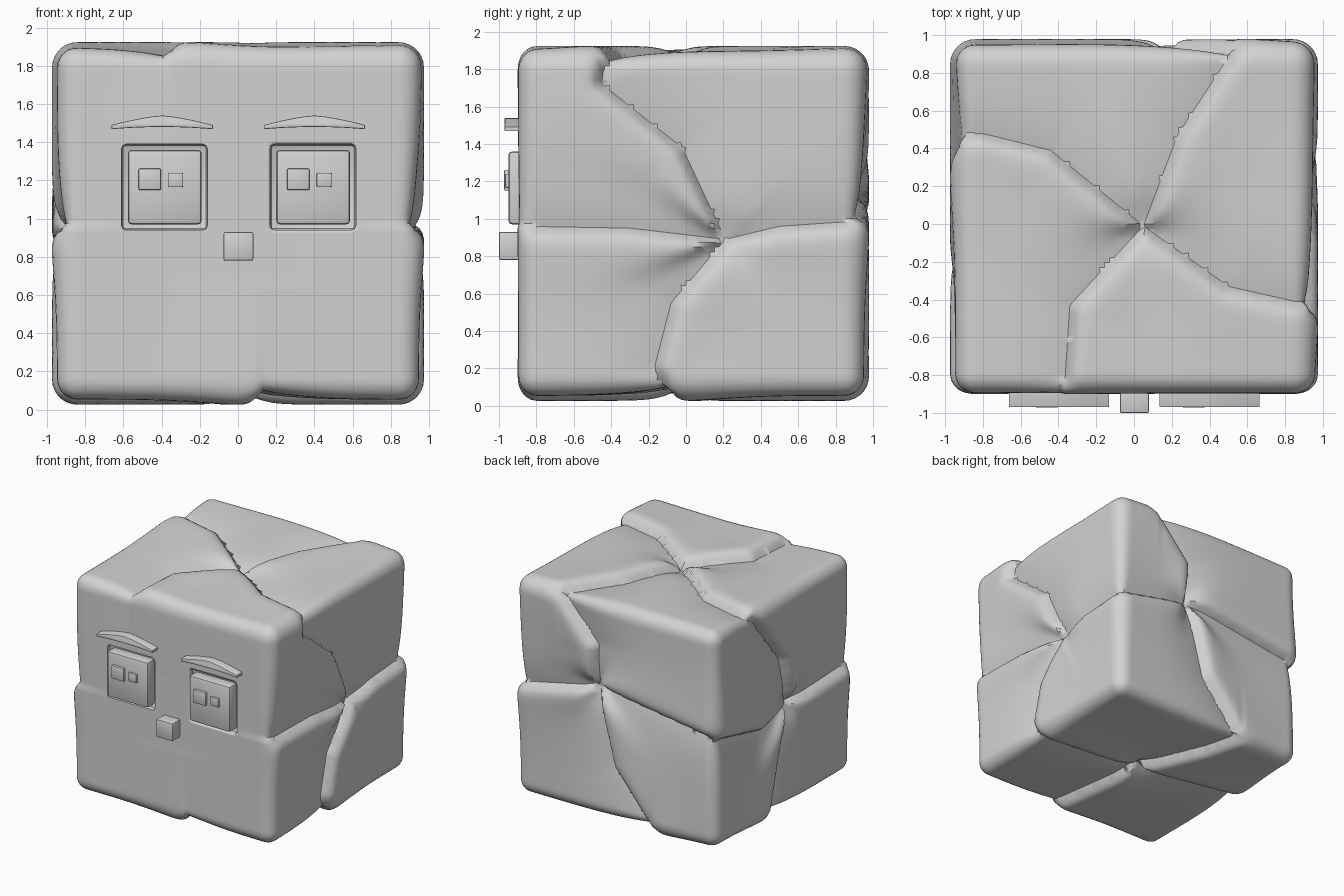
import bpy, bmesh, math
from mathutils import Vector

if "Cube" in bpy.data.objects:
    bpy.data.objects.remove(bpy.data.objects["Cube"])

stone = bpy.data.materials.new("stone grey")
stone.diffuse_color = (0.65, 0.65, 0.65, 1)
stone.use_nodes = True
stone.node_tree.nodes["Principled BSDF"].inputs["Base Color"].default_value = stone.diffuse_color

LO, HI = Vector((-0.94, -0.895, 0.06)), Vector((0.94, 0.945, 1.89))
R = 0.1  # edge rounding
CUTS = 71
SNAP = 0.6 * 1.86 / (CUTS + 1)

SIDES = {"right": (0, 1), "left": (0, -1), "back": (1, 1),
         "front": (1, -1), "top": (2, 1), "bottom": (2, -1)}

# One crack crosses each edge of the block: position along the edge,
# and the direction along the edge of the piece that stands proud
CROSSINGS = {
    "top left": (0.47, -1), "top front": (-0.37, 1), "top back": (0.54, 1),
    "top right": (-0.43, -1), "right front": (0.96, -1), "right back": (0.99, -1),
    "left front": (0.96, -1), "left back": (0.98, 1), "bottom right": (-0.1, 1),
    "bottom back": (-0.34, -1), "bottom left": (0.2, 1), "bottom front": (0.13, -1)}

# On each side the four cracks meet at a centre
CENTRES = {"top": (0.05, -0.01), "right": (0.21, 0.89), "back": (0.2, 1.15),
           "left": (-0.08, 0.93), "bottom": (0, 0)}

# Bends of the cracks between centre and edge; the others run straight
BENDS = {
    "top": {"left": [(-0.44, 0.39), (-0.8, 0.48)], "front": [(-0.34, -0.43)],
            "back": [(0.23, 0.47)], "right": [(0.5, -0.33)]},
    "right": {"top": [(-0.02, 1.38), (-0.45, 1.72)], "front": [(-0.3, 0.95)],
              "bottom": [(-0.08, 0.55), (-0.17, 0.2)], "back": [(0.5, 0.96)]},
    "back": {"top": [(0.19, 1.5)], "bottom": [(0.03, 0.51)]},
    "left": {"top": [(0.04, 1.35)], "back": [(0.31, 0.83)],
             "bottom": [(0.06, 0.59)]},
    "bottom": {"back": [(-0.25, 0.6)]}}


def limit(side):
    axis, sign = SIDES[side]
    return (HI if sign > 0 else LO)[axis]


def on_side(side, uv):
    """2D point on a side of the block -> 3D."""
    co = list(uv)
    co.insert(SIDES[side][0], limit(side))
    return Vector(co)


cracks = []
for key, (pos, proud) in CROSSINGS.items():
    a, b = key.split()
    free = 3 - SIDES[a][0] - SIDES[b][0]
    end, lip = Vector(), Vector()
    end[SIDES[a][0]], end[SIDES[b][0]], end[free] = limit(a), limit(b), pos
    lip[free] = proud
    for here, other in ((a, b), (b, a)):
        if here not in CENTRES:
            continue
        n = Vector()
        n[SIDES[here][0]] = SIDES[here][1]
        p = [on_side(here, CENTRES[here])]
        p += [on_side(here, q) for q in BENDS[here].get(other, [])] + [end]
        hand = math.copysign(1, (p[-1] - p[0]).cross(lip).dot(n))
        cracks.append((n, hand, p[0], [(s, t - s, (t - s).length_squared)
                                       for s, t in zip(p, p[1:])]))
centres = [on_side(s, c) for s, c in CENTRES.items()]


def cracked(p, normal):
    """Raised point: sharp lip on the proud side of a crack, soft slope on the other.
    Points beside a crack slide onto it so that the crease runs clean."""
    total = weight = 0.0
    close, base = SNAP, p
    for n, side, origin, segs in cracks:
        if (origin - p).dot(n) > 0.6:
            continue
        best, hand = 1e9, 0
        for a, ab, l2 in segs:
            v = p - a
            t = min(1.0, max(0.0, v.dot(ab) / l2))
            d = (v - ab * t).length_squared
            if d < best:
                best, hand, foot = d, ab.cross(v).dot(n), a + ab * t
        d = math.sqrt(best)
        if d < close and normal.dot(n) > 0.999:
            close, base, d = d, foot, 0.0
        if hand * side > 0:
            f = -0.095 * math.exp(-d / 0.035) + 0.05 * math.exp(-d / 0.4)
        else:
            f = -0.045 * math.exp(-d / 0.22) + 0.01 * (1 - math.exp(-d / 0.22))
        w = 1 / (d + 0.01) ** 4
        total += f * w
        weight += w
    f = total / weight if weight else 0.0
    f -= sum(0.03 * math.exp(-(base - c).length_squared / 0.02) for c in centres)
    return base + normal * f * (1 - 0.85 * max(0, -normal.y) ** 2)


def finish(bm, name, angle=30):
    bmesh.ops.recalc_face_normals(bm, faces=bm.faces)
    me = bpy.data.meshes.new(name)
    bm.to_mesh(me)
    bm.free()
    ob = bpy.data.objects.new(name, me)
    bpy.context.collection.objects.link(ob)
    me.materials.append(stone)
    bpy.ops.object.select_all(action='DESELECT')
    ob.select_set(True)
    bpy.context.view_layer.objects.active = ob
    bpy.ops.object.shade_smooth_by_angle(angle=math.radians(angle))
    return ob


def block(name, x0, x1, y0, y1, z0, z1, bevel):
    bm = bmesh.new()
    bmesh.ops.create_cube(bm, size=1)
    for v in bm.verts:
        v.co = Vector(((x0 + x1) / 2 + v.co.x * (x1 - x0),
                       (y0 + y1) / 2 + v.co.y * (y1 - y0),
                       (z0 + z1) / 2 + v.co.z * (z1 - z0)))
    bmesh.ops.bevel(bm, geom=bm.edges[:], offset=bevel, segments=2,
                    profile=0.5, affect='EDGES')
    return finish(bm, name)


# Cracked rounded block
bm = bmesh.new()
bmesh.ops.create_cube(bm, size=2)
bmesh.ops.subdivide_edges(bm, edges=bm.edges[:], cuts=CUTS, use_grid_fill=True)
mid, half = (LO + HI) / 2, (HI - LO) / 2
for v in bm.verts:
    p = Vector([mid[i] + v.co[i] * half[i] for i in range(3)])
    q = Vector([min(HI[i] - R, max(LO[i] + R, p[i])) for i in range(3)])
    n = (p - q).normalized()
    v.co = cracked(q + n * R, n)
bmesh.ops.remove_doubles(bm, verts=bm.verts[:], dist=0.001)
body = finish(bm, "cracked_block", 40)

# Eyes set in shallow sockets, each with a large and a small raised square
for side, dx in (("left", 0), ("right", 0.777)):
    cutter = block(side + "_socket_cutter", -0.61 + dx, -0.16 + dx, -1.1, -0.86, 0.94, 1.39, 0.025)
    cutter.hide_render = True
    cutter.hide_viewport = True
    mod = body.modifiers.new(side + "_socket", 'BOOLEAN')
    mod.operation = 'DIFFERENCE'
    mod.object = cutter
    block(side + "_eye", -0.577 + dx, -0.19 + dx, -0.95, -0.83, 0.97, 1.36, 0.02)
    block(side + "_pupil", -0.52 + dx, -0.403 + dx, -0.972, -0.93, 1.15, 1.262, 0.006)
    block(side + "_glint", -0.365 + dx, -0.287 + dx, -0.967, -0.93, 1.165, 1.24, 0.006)

# Nose
block("nose", -0.075, 0.08, -1.0, -0.86, 0.78, 0.93, 0.008)

# Arched eyebrows
for side, cx in (("left", -0.397), ("right", 0.4)):
    bm = bmesh.new()
    xs = [-0.265 + 0.53 * i / 10 for i in range(11)]
    top = [(x, 1.54 - 0.05 * abs(x / 0.265) ** 1.4) for x in xs]
    low = [(x, 1.48 - 0.012 * (x / 0.265) ** 2) for x in reversed(xs)]
    face = bm.faces.new([bm.verts.new((cx + x, -0.97, z)) for x, z in top + low])
    ext = bmesh.ops.extrude_face_region(bm, geom=[face])
    for v in ext["geom"]:
        if isinstance(v, bmesh.types.BMVert):
            v.co.y = -0.86
    bmesh.ops.holes_fill(bm, edges=bm.edges[:])
    front = [e for e in bm.edges if all(v.co.y < -0.96 for v in e.verts)]
    bmesh.ops.bevel(bm, geom=front, offset=0.006, segments=2, profile=0.5, affect='EDGES')
    finish(bm, side + "_eyebrow")
